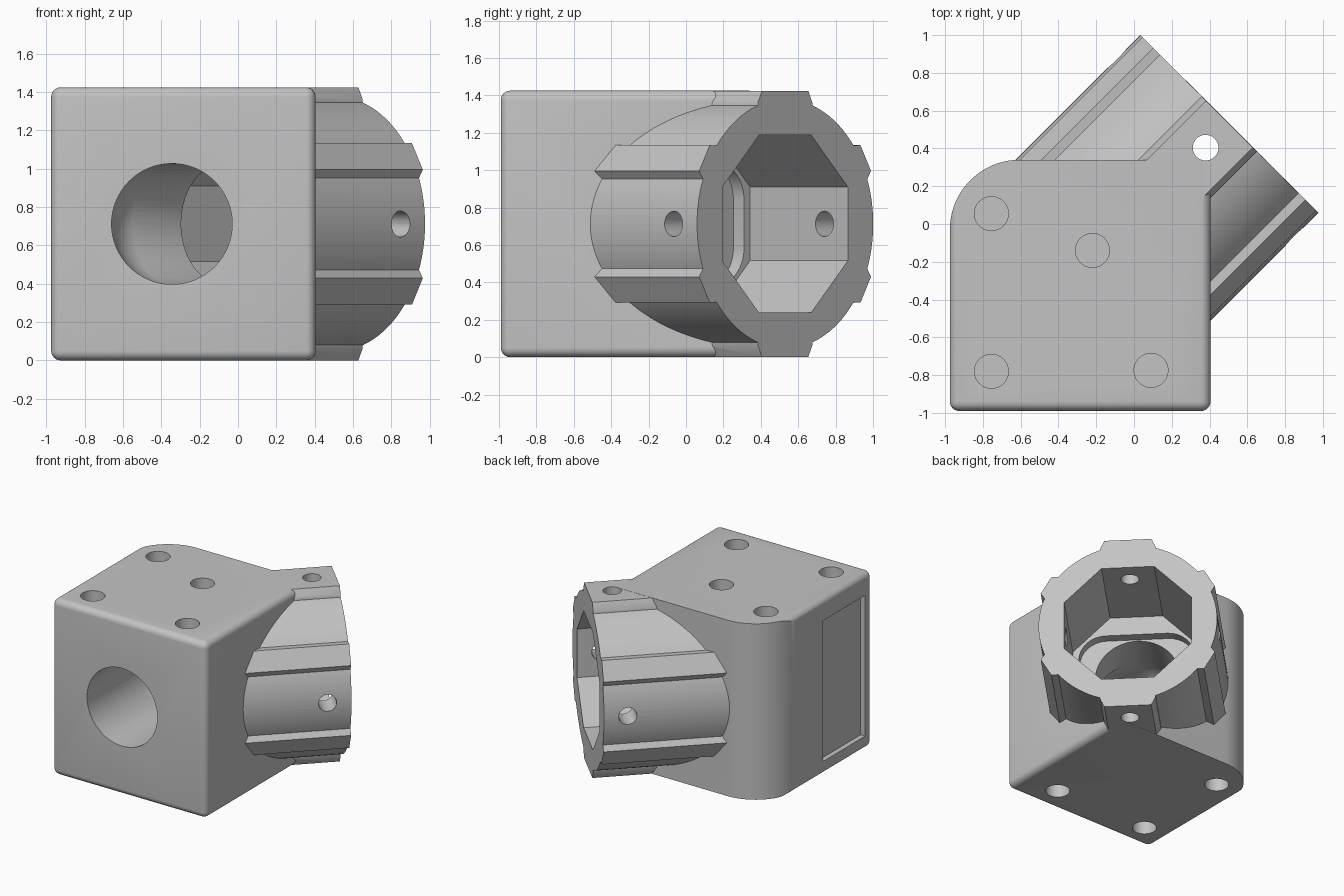
import bpy, bmesh, math
from mathutils import Matrix, Vector

if "Cube" in bpy.data.objects:
    bpy.data.objects.remove(bpy.data.objects["Cube"])

grey = bpy.data.materials.new("light_grey")
grey.diffuse_color = (0.55, 0.55, 0.55, 1)
grey.use_nodes = True
grey.node_tree.nodes["Principled BSDF"].inputs["Base Color"].default_value = grey.diffuse_color
H = 1.425                                   # block height
MID = H / 2
# socket frame: local X runs out along the socket, local Y across it
SOCKET = Matrix.Translation((0.505, 0.53, MID)) @ Matrix.Rotation(math.pi / 4, 4, 'Z')


def to_object(name, bm, matrix=Matrix()):
    bmesh.ops.recalc_face_normals(bm, faces=bm.faces)
    mesh = bpy.data.meshes.new(name)
    bm.transform(matrix)
    bm.to_mesh(mesh)
    bm.free()
    mesh.materials.append(grey)
    ob = bpy.data.objects.new(name, mesh)
    bpy.context.collection.objects.link(ob)
    return ob


def prism(name, pts, offset, matrix=Matrix()):
    """Extrude a closed 3D outline along offset."""
    bm = bmesh.new()
    face = bm.faces.new([bm.verts.new(p) for p in pts])
    ext = bmesh.ops.extrude_face_region(bm, geom=[face])
    bmesh.ops.translate(bm, vec=Vector(offset),
                        verts=[v for v in ext["geom"] if isinstance(v, bmesh.types.BMVert)])
    return to_object(name, bm, matrix)


def box(name, lo, hi, bevel=0):
    bm = bmesh.new()
    bmesh.ops.create_cube(bm, size=1)
    for v in bm.verts:
        v.co = [lo[i] if v.co[i] < 0 else hi[i] for i in range(3)]
    if bevel:
        bmesh.ops.bevel(bm, geom=bm.edges[:], offset=bevel, segments=6,
                        profile=0.5, affect='EDGES')
    return to_object(name, bm)


def rod(name, a, b, r, n=64):
    a, b = Vector(a), Vector(b)
    bm = bmesh.new()
    bmesh.ops.create_cone(bm, cap_ends=True, segments=n, radius1=r, radius2=r,
                          depth=(b - a).length)
    rot = (b - a).to_track_quat('Z', 'Y').to_matrix().to_4x4()
    return to_object(name, bm, Matrix.Translation((a + b) / 2) @ rot)


def combine(target, tool, op):
    mod = target.modifiers.new(op, 'BOOLEAN')
    mod.operation, mod.object, mod.solver = op, tool, 'EXACT'
    bpy.context.view_layer.objects.active = target
    bpy.ops.object.modifier_apply(modifier=mod.name)
    bpy.data.objects.remove(tool)


def cut(tool):
    combine(body, tool, 'DIFFERENCE')


# Block: rounded edges, flat back, one large rounded back corner
body = box("angled_corner_connector", (-0.975, -0.99, 0), (0.405, 1.0, H), 0.05)
R = 0.37
plan = [(-0.975 + R - R * math.cos(t), 0.34 - R + R * math.sin(t), -0.5)
        for t in [math.pi / 2 * i / 20 for i in range(21)]]
plan += [(1, 0.34, -0.5), (1, -1.5, -0.5), (-0.975, -1.5, -0.5)]
# keep the straight left side clear of the block face
plan[0] = (-0.976, plan[0][1], -0.5)
plan[-1] = (-0.976, -1.5, -0.5)
combine(body, prism("plan_trim", plan, (0, 0, 3)), 'INTERSECT')

# Socket: round tube with six ribs, wide ones at top and bottom
N = 96
ring = [(0, 0.666 * math.cos(2 * math.pi * i / N), 0.666 * math.sin(2 * math.pi * i / N))
        for i in range(N)]
socket = prism("socket", ring, (-1.0, 0, 0), SOCKET)
for deg in range(30, 390, 60):
    wide = deg in (90, 270)
    base, tip, top = (0.21, 0.175, 0.7115) if wide else (0.112, 0.08, 0.704)
    c, s = math.cos(math.radians(deg)), math.sin(math.radians(deg))
    pts = [(0, c * r - s * t, s * r + c * t)
           for r, t in ((0.6, base), (0.65, base - 0.005), (top, tip),
                        (top, -tip), (0.65, 0.005 - base), (0.6, -base))]
    combine(socket, prism("rib", pts, (-1.0, 0, 0), SOCKET), 'UNION')
combine(body, socket, 'UNION')

# Octagonal cavity
ro = 0.475 / math.cos(math.pi / 8)
octagon = [(0.1, ro * math.cos(math.pi / 8 + i * math.pi / 4),
            ro * math.sin(math.pi / 8 + i * math.pi / 4)) for i in range(8)]
cut(prism("octagon_cutter", octagon, (-0.84, 0, 0), SOCKET))

# Rounded recess in the cavity floor
slot = []
for k, (sy, sz) in enumerate(((1, 1), (-1, 1), (-1, -1), (1, -1))):
    for i in range(9):
        t = math.pi / 2 * (k + i / 8)
        slot.append((-0.70, sy * 0.23 + 0.2 * math.cos(t), sz * 0.125 + 0.2 * math.sin(t)))
cut(prism("slot_cutter", slot, (-0.12, 0, 0), SOCKET))

# Round bore from the front, turning into the socket through a ball joint
elbow = Vector((-0.345, -0.32, MID))
cut(rod("front_bore", (-0.345, -1.5, MID), elbow, 0.315))
cut(rod("inner_bore", elbow, SOCKET @ Vector((-0.6, 0, 0)), 0.314))
bm = bmesh.new()
bmesh.ops.create_uvsphere(bm, u_segments=64, v_segments=32, radius=0.3158)
cut(to_object("bore_ball", bm, Matrix.Translation(elbow)))

# Pin holes through the socket walls
cut(rod("pin_v", SOCKET @ Vector((-0.178, 0, -1)), SOCKET @ Vector((-0.178, 0, 1)), 0.068, 32))
cut(rod("pin_h", SOCKET @ Vector((-0.178, -1, 0)), SOCKET @ Vector((-0.178, 1, 0)), 0.068, 32))

# Blind round holes, top and bottom
corners = [(-0.755, 0.055), (-0.755, -0.78), (0.09, -0.775)]
for x, y in corners + [(-0.22, -0.14)]:
    cut(rod("top_hole", (x, y, H - 0.12), (x, y, H + 0.2), 0.09, 40))
for x, y in corners:
    cut(rod("bottom_hole", (x, y, -0.2), (x, y, 0.12), 0.09, 40))

# Shallow label recess in the left face
cut(box("side_recess", (-1.2, -0.9, 0.11), (-0.935, -0.36, 1.25)))

bpy.ops.object.select_all(action='DESELECT')
body.select_set(True)
bpy.context.view_layer.objects.active = body
bpy.ops.object.shade_smooth_by_angle(angle=math.radians(25))
